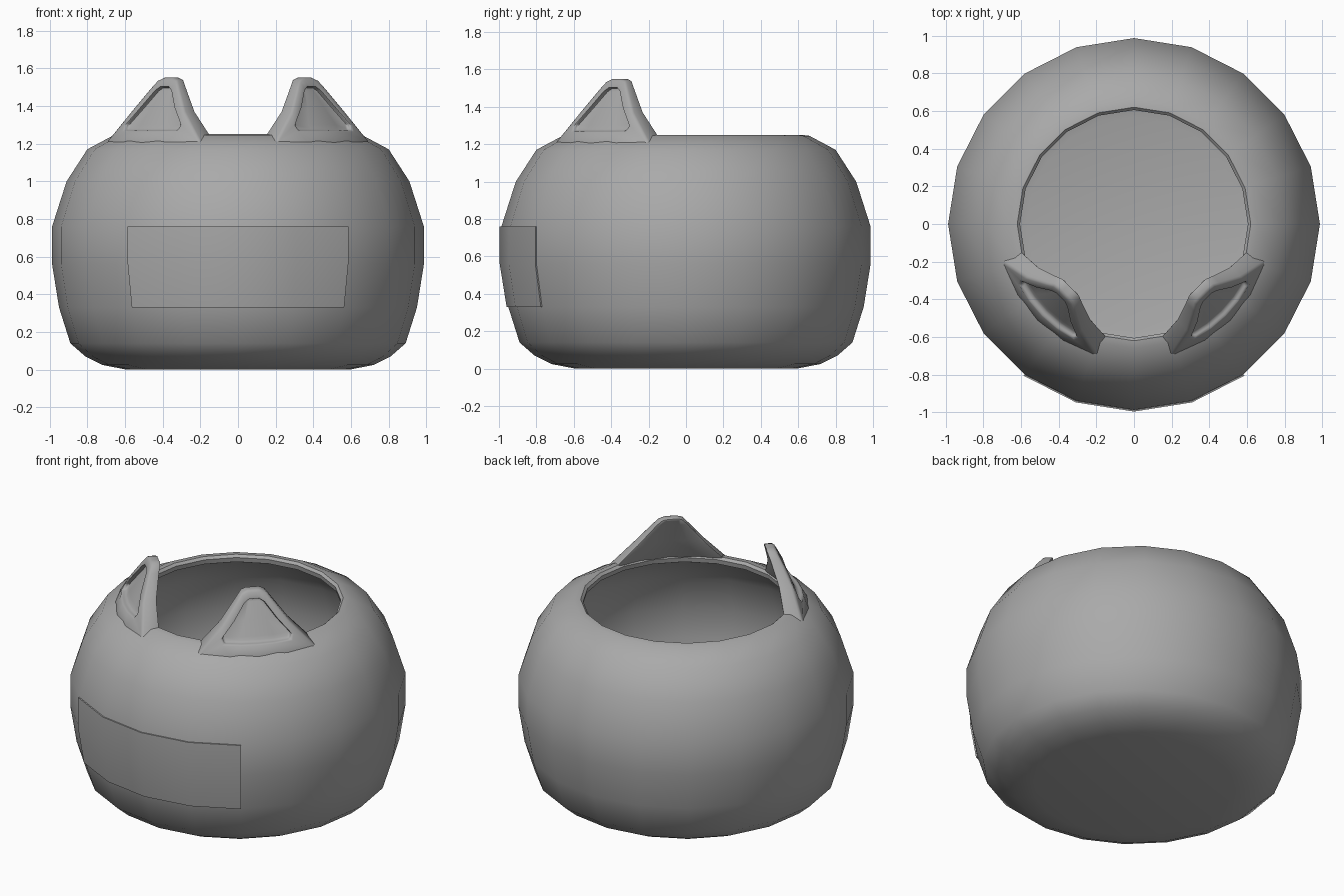
import bpy, bmesh, math

cube = bpy.data.objects.get("Cube")
if cube:
    bpy.data.objects.remove(cube)

grey = bpy.data.materials.new("plain_grey")
grey.use_nodes = True
grey.diffuse_color = (0.4, 0.4, 0.4, 1)
grey.node_tree.nodes["Principled BSDF"].inputs["Base Color"].default_value = (0.4, 0.4, 0.4, 1)

SIDES = 20


def finish(bm, name, angle, bevel=0):
    bmesh.ops.recalc_face_normals(bm, faces=bm.faces)
    mesh = bpy.data.meshes.new(name)
    bm.to_mesh(mesh)
    bm.free()
    mesh.materials.append(grey)
    ob = bpy.data.objects.new(name, mesh)
    bpy.context.collection.objects.link(ob)
    bpy.ops.object.select_all(action='DESELECT')
    ob.select_set(True)
    bpy.context.view_layer.objects.active = ob
    if bevel:
        mod = ob.modifiers.new("soft_edges", 'BEVEL')
        mod.width = bevel
        mod.segments = 2
        mod.limit_method = 'ANGLE'
        mod.angle_limit = math.radians(40)
        bpy.ops.object.modifier_apply(modifier=mod.name)
    bpy.ops.object.shade_smooth_by_angle(angle=math.radians(angle))
    return ob


def ring(bm, r, z, steps):
    """Points on a circle, counted in facets from the front."""
    out = []
    for i in steps:
        a = math.tau * i / SIDES - math.pi / 2
        out.append(bm.verts.new((r * math.cos(a), r * math.sin(a), z)))
    return out


def bridge(bm, a, b, closed=True):
    n = len(a)
    for i in range(n if closed else n - 1):
        j = (i + 1) % n
        bm.faces.new((a[i], a[j], b[j], b[i]))


# Bowl: outside from the base up, over the lip, then down the inside
outer = [(.59, 0), (.72, .025), (.81, .07), (.89, .14), (.95, .33), (.987, .56),
         (.987, .76), (.91, 1.0), (.80, 1.17), (.66, 1.245), (.62, 1.25)]
inner = [(.605, 1.235), (.61, 1.205), (.765, 1.13), (.87, .98), (.945, .75),
         (.945, .56), (.905, .33), (.85, .17), (.77, .1), (.57, .05)]
bm = bmesh.new()
rings = [ring(bm, r, z, range(SIDES)) for r, z in outer + inner]
for a, b in zip(rings, rings[1:]):
    bridge(bm, a, b)
bm.faces.new(rings[0])
bm.faces.new(rings[-1])
finish(bm, "bowl", 50)

# Front plate: thin curved panel over four facets
bm = bmesh.new()
rows = [(.95, .33), (.987, .56), (.987, .76)]
front = [ring(bm, r + .009, z, range(-2, 3)) for r, z in rows]
back = [ring(bm, r + .001, z, range(-2, 3)) for r, z in rows]
for layer in (front, back):
    for a, b in zip(layer, layer[1:]):
        bridge(bm, a, b, False)
for k in (0, -1):
    bridge(bm, front[k], back[k], False)
    bridge(bm, [row[k] for row in front], [row[k] for row in back], False)
finish(bm, "front_plate", 40)

# Ears: rows of (half width, height), tip first
ear_front = [(.035, 1.55), (.07, 1.537), (.1, 1.5), (.2, 1.37), (.36, 1.2)]
ear_back = ear_front[:-1] + [(.33, 1.235)]
ear_panel = [(.03, 1.5), (.06, 1.48), (.13, 1.385), (.205, 1.3), (.195, 1.27)]
COLS = (-1, -.5, 0, .5, 1)


def front_depth(t, z):
    return .70 - .57 * (z - 1.25) - .7 * t * t


def panel_depth(t, z):
    return front_depth(t, z) - .032


def back_depth(t, z):
    return .60 - .43 * (z - 1.25) - .75 * t * t


def border(g):
    """Outline of a grid of vertices, in order."""
    return (g[0] + [row[-1] for row in g[1:-1]] + g[-1][::-1]
            + [row[0] for row in g[-2:0:-1]])


def make_ear(name, side):
    bm = bmesh.new()

    def grid(rows, depth, filled):
        g = []
        for w, z in rows:
            row = []
            for u in COLS:
                t, r = w * u, depth(w * u, z)
                row.append(bm.verts.new((side * (r + t) * math.sqrt(.5),
                                         (t - r) * math.sqrt(.5), z)))
            g.append(row)
        if filled:
            for a, b in zip(g, g[1:]):
                bridge(bm, a, b, False)
        return border(g)

    loops = [grid(ear_back, back_depth, True),
             grid(ear_front, front_depth, False),
             grid(ear_panel, front_depth, False),
             grid(ear_panel, panel_depth, True)]
    for a, b in zip(loops, loops[1:]):
        bridge(bm, a, b)
    loose = [v for v in bm.verts if not v.link_faces]
    bmesh.ops.delete(bm, geom=loose, context='VERTS')
    finish(bm, name, 48, .014)


make_ear("left_ear", 1)
make_ear("right_ear", -1)
